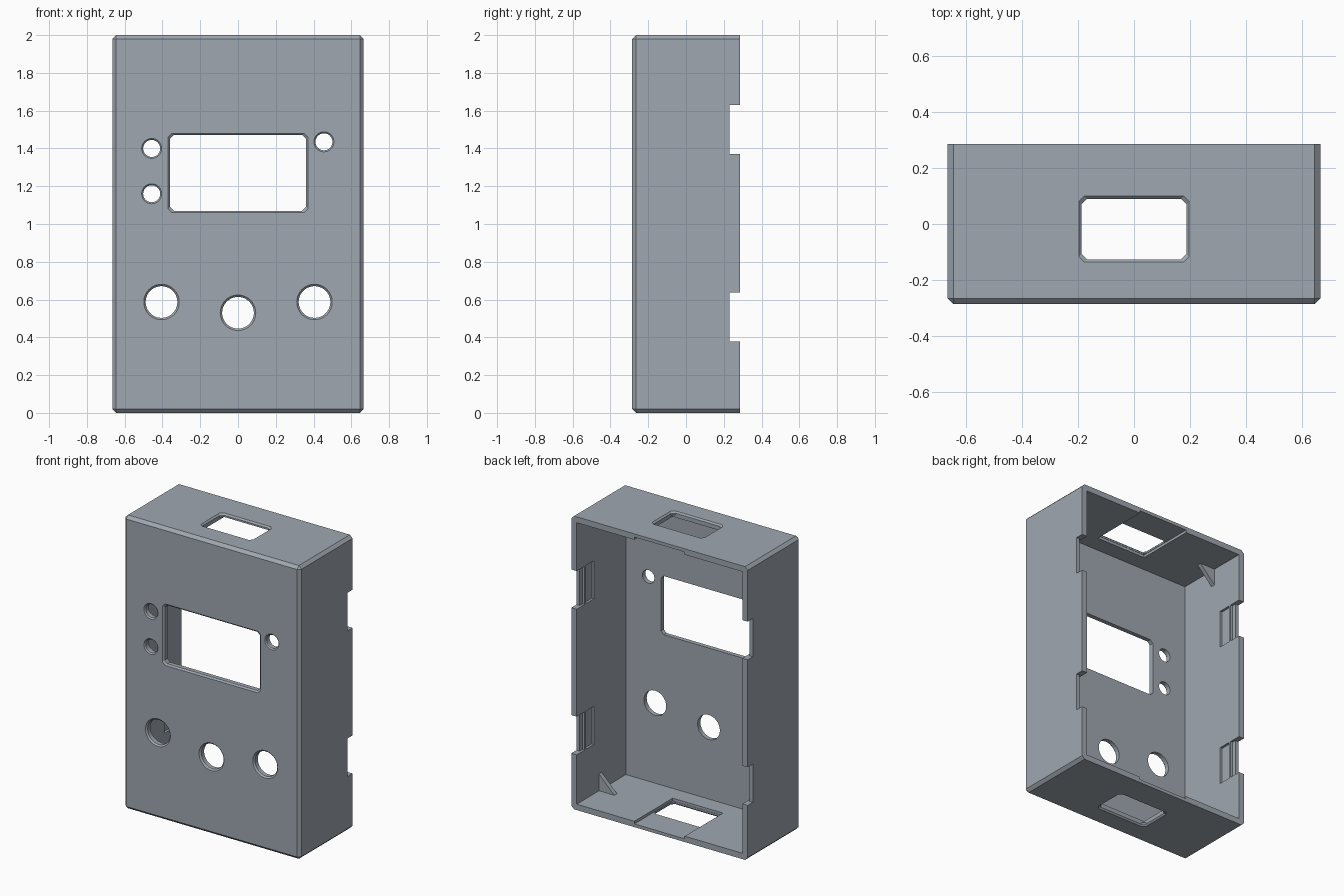
import bpy, bmesh, math
from mathutils import Vector

cube = bpy.data.objects.get("Cube")
if cube:
    bpy.data.objects.remove(cube, do_unlink=True)

W, D, H, T = 0.665, 0.285, 2.0, 0.04   # half width, half depth, height, wall

grey = bpy.data.materials.new("grey plastic")
grey.use_nodes = True
col = (0.35, 0.39, 0.435, 1)
grey.diffuse_color = col
grey.node_tree.nodes["Principled BSDF"].inputs["Base Color"].default_value = col


def make(name, bm):
    bmesh.ops.recalc_face_normals(bm, faces=bm.faces)
    me = bpy.data.meshes.new(name)
    bm.to_mesh(me)
    bm.free()
    me.materials.append(grey)
    ob = bpy.data.objects.new(name, me)
    bpy.context.collection.objects.link(ob)
    return ob


def box_bm(lo, hi):
    bm = bmesh.new()
    bmesh.ops.create_cube(bm, size=1)
    lo, hi = Vector(lo), Vector(hi)
    for v in bm.verts:
        v.co = Vector([(a + b) / 2 + c * (b - a) for a, b, c in zip(lo, hi, v.co)])
    return bm


def loft(name, loops):
    """Closed solid through a list of matching point loops."""
    bm = bmesh.new()
    rings = [[bm.verts.new(p) for p in lp] for lp in loops]
    n = len(rings[0])
    for a, b in zip(rings, rings[1:]):
        for i in range(n):
            bm.faces.new((a[i], a[(i + 1) % n], b[(i + 1) % n], b[i]))
    bm.faces.new(rings[0])
    bm.faces.new(rings[-1])
    return make(name, bm)


def cut(target, cutter):
    m = target.modifiers.new("cut", 'BOOLEAN')
    m.operation, m.solver, m.object = 'DIFFERENCE', 'EXACT', cutter
    bpy.context.view_layer.objects.active = target
    bpy.ops.object.modifier_apply(modifier=m.name)
    bpy.data.objects.remove(cutter, do_unlink=True)


def circle(r):
    return [(r * math.cos(2 * math.pi * i / 40), r * math.sin(2 * math.pi * i / 40))
            for i in range(40)]


def clipped_rect(w, h, c=0.02):
    return [(w, h - c), (w - c, h), (c - w, h), (-w, h - c),
            (-w, c - h), (c - w, -h), (w - c, -h), (w, c - h)]


def opening(target, outline, place, centre, bevel=0.01):
    """Through hole with a chamfered outer lip; outline(g) gives the shape grown by g."""
    cu, cv = centre
    steps = [(-0.01, bevel + 0.01), (bevel, 0), (0.09, 0)]
    cut(target, loft("opening_cutter",
                     [[place(cu + u, cv + v, d) for u, v in outline(g)] for d, g in steps]))


# Outer shell: block chamfered everywhere except around the open back
bm = box_bm((-W, -D, 0), (W, D, H))
edges = [e for e in bm.edges if not all(v.co.y > 0 for v in e.verts)]
bmesh.ops.bevel(bm, geom=edges, offset=0.02, segments=1, affect='EDGES')
case = make("enclosure_shell", bm)

# Hollow interior, open at the back
cut(case, make("cavity_cutter", box_bm((-W + T, -D + T, T), (W - T, D + 0.1, H - T))))


def front(u, v, d):
    return (u, -D + d, v)


def top(u, v, d):
    return (u, v, H - d)


def bottom(u, v, d):
    return (u, v, d)


# Front openings: screen, indicator holes, knob holes
opening(case, lambda g: clipped_rect(0.36 + g, 0.2 + g), front, (0, 1.27))
for c in ((-0.457, 1.40), (-0.457, 1.16), (0.455, 1.435)):
    opening(case, lambda g: circle(0.045 + g), front, c, 0.008)
for c in ((-0.405, 0.587), (0, 0.53), (0.405, 0.587)):
    opening(case, lambda g: circle(0.084 + g), front, c, 0.01)

# Top and bottom: connector opening with a shallow inner slide recess
for place, z0, z1 in ((top, H - T - 0.05, H - T + 0.018), (bottom, T - 0.018, T + 0.05)):
    cut(case, make("recess_cutter", box_bm((-0.19, -0.128, z0), (0.19, D + 0.1, z1))))
    opening(case, lambda g: clipped_rect(0.187 + g, 0.108 + g), place, (0, -0.018))

# Side walls: rear notches and inner latch pockets
for s in (-1, 1):
    for z in (0.507, 1.5):
        def side_box(x0, x1, y0, y1):
            xs = sorted((s * x0, s * x1))
            cut(case, make("latch_cutter",
                           box_bm((xs[0], y0, z - 0.13), (xs[1], y1, z + 0.13))))
        side_box(W - T - 0.05, W + 0.05, 0.23, D + 0.1)
        side_box(W - T - 0.05, W - T + 0.016, 0.10, 0.185)
        side_box(W - T - 0.05, W - T + 0.016, 0.20, 0.24)

bpy.ops.object.select_all(action='DESELECT')
case.select_set(True)
bpy.context.view_layer.objects.active = case
bpy.ops.object.shade_smooth_by_angle(angle=math.radians(25))

# Triangular gussets in the four inner corners
for s, sn in ((-1, "right"), (1, "left")):
    for z, dz, zn in ((T, 1, "lower"), (H - T, -1, "upper")):
        xw = W - T + 0.005
        tri = [(xw, z - dz * 0.005), (xw - 0.125, z - dz * 0.005), (xw, z + dz * 0.12)]
        loft(f"{zn}_{sn}_gusset",
             [[(s * x, y, zz) for x, zz in tri] for y in (0.015, 0.045)])
